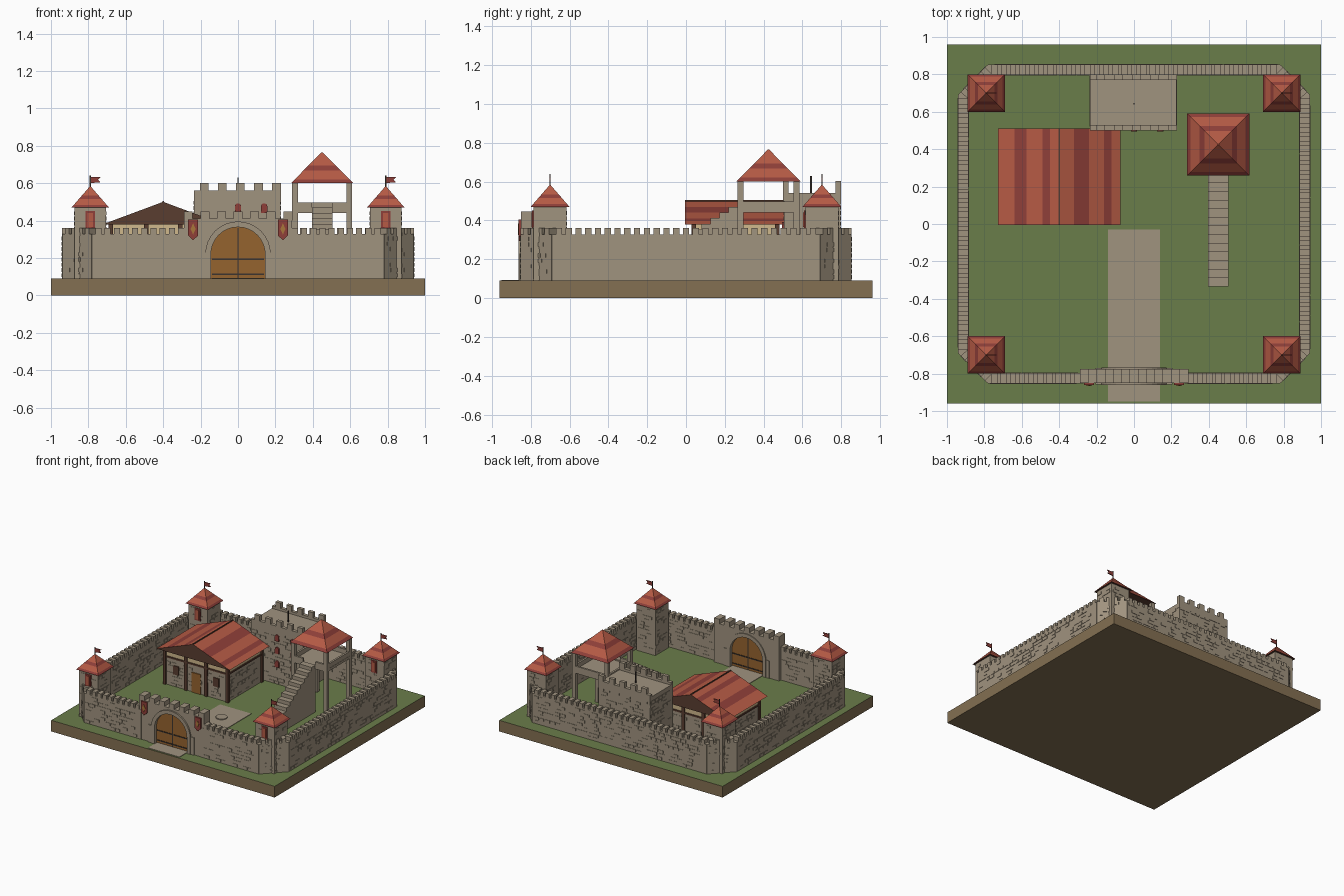
import bpy, bmesh, math, random
from mathutils import Matrix, Vector

random.seed(4)
if "Cube" in bpy.data.objects:
    bpy.data.objects.remove(bpy.data.objects["Cube"])


def material(name, hexcode):
    srgb = [int(hexcode[i:i + 2], 16) / 255 for i in (0, 2, 4)]
    col = [c / 12.92 if c < 0.04 else ((c + 0.055) / 1.055) ** 2.4 for c in srgb] + [1]
    m = bpy.data.materials.new(name)
    m.use_nodes = True
    m.diffuse_color = col
    m.node_tree.nodes["Principled BSDF"].inputs["Base Color"].default_value = col
    return m


STONE = material("stone", "A0937F")
GRASS = material("grass", "6A7D4A")
EARTH = material("earth", "847052")
RED = material("roof red", "B65B45")
DARK_RED = material("dark red", "8F3F39")
DOOR = material("door wood", "95632F")
TIMBER = material("dark timber", "5A3D30")
PLASTER = material("plaster", "D0B88C")
GOLD = material("gold", "A8763A")
IRON = material("iron", "3B332E")


def box(bm, x0, x1, y0, y1, z0, z1, mi=0, frame=Matrix()):
    m = frame @ Matrix.Translation(((x0 + x1) / 2, (y0 + y1) / 2, (z0 + z1) / 2)) \
        @ Matrix.Diagonal((x1 - x0, y1 - y0, z1 - z0, 1))
    for v in bmesh.ops.create_cube(bm, size=1, matrix=m)["verts"]:
        for f in v.link_faces:
            f.material_index = mi


def finish(bm, name, *mats):
    bmesh.ops.recalc_face_normals(bm, faces=bm.faces)
    me = bpy.data.meshes.new(name)
    bm.to_mesh(me)
    bm.free()
    for m in mats:
        me.materials.append(m)
    ob = bpy.data.objects.new(name, me)
    bpy.context.collection.objects.link(ob)
    return ob


def simple(name, mat, *boxes):
    bm = bmesh.new()
    for b in boxes:
        box(bm, *b)
    return finish(bm, name, mat)


def extrude_outline(name, mat, pts, y0, y1):
    """Prism from an x,z outline, running from y0 to y1."""
    bm = bmesh.new()
    face = bm.faces.new([bm.verts.new((x, y0, z)) for x, z in pts])
    new = bmesh.ops.extrude_face_region(bm, geom=[face])["geom"]
    bmesh.ops.translate(bm, vec=(0, y1 - y0, 0), verts=[g for g in new if isinstance(g, bmesh.types.BMVert)])
    return finish(bm, name, mat)


def arch(r, spring, base, cx=0, n=16):
    return [(cx - r, base)] + [(cx - r * math.cos(math.pi * i / n), spring + r * math.sin(math.pi * i / n))
                               for i in range(n + 1)] + [(cx + r, base)]


def frame_from(p, q):
    p, q = Vector(p), Vector(q)
    return Matrix.Translation((p.x, p.y, 0)) @ Matrix.Rotation(math.atan2(q.y - p.y, q.x - p.x), 4, "Z"), (q - p).length


def bricks(bm, frame, length, y, z0, z1):
    """Scattered, slightly raised blocks on one face of a wall."""
    z = z0
    while z < z1 - 0.025:
        x = random.uniform(0, 0.04)
        while x < length - 0.06:
            w = random.uniform(0.03, 0.05)
            if random.random() < 0.5:
                box(bm, x, x + w, y - 0.003, y + 0.003, z + 0.003, z + 0.023, 0, frame)
            x += w + 0.008
        z += 0.028


def stone_block(bm, x0, x1, y0, y1, z0, z1):
    box(bm, x0, x1, y0, y1, z0, z1)
    c = [(x0, y0), (x1, y0), (x1, y1), (x0, y1)]
    for i in range(4):
        f, n = frame_from(c[i], c[(i + 1) % 4])
        bricks(bm, f, n, 0, z0, z1 - 0.02)


# Ground slab with a grass top
ground = simple("ground", EARTH, (-1, 1, -0.96, 0.96, 0, 0.09))
ground.data.materials.append(GRASS)
for f in ground.data.polygons:
    f.material_index = int(f.normal.z > 0.5)

# Path and low round well
simple("path", STONE, (-0.14, 0.14, -0.95, -0.03, 0.088, 0.094))
bm = bmesh.new()
bmesh.ops.create_cone(bm, cap_ends=True, segments=24, radius1=0.043, radius2=0.043, depth=0.01,
                      matrix=Matrix.Translation((0, -0.21, 0.096)))
finish(bm, "path_roundel", STONE)

# Curtain wall: straight runs, chamfered corners, gap for the gatehouse
X, Y, CX, CY, T = 0.9125, 0.825, 0.77, 0.68, 0.0275
runs = [("front_wall_right", (-CX, -Y), (-0.28, -Y)), ("front_wall_left", (0.28, -Y), (CX, -Y)),
        ("corner_front_left", (CX, -Y), (X, -CY)), ("left_wall", (X, -CY), (X, CY)),
        ("corner_back_left", (X, CY), (CX, Y)), ("back_wall", (CX, Y), (-CX, Y)),
        ("corner_back_right", (-CX, Y), (-X, CY)), ("right_wall", (-X, CY), (-X, -CY)),
        ("corner_front_right", (-X, -CY), (-CX, -Y))]
for name, p, q in runs:
    bm = bmesh.new()
    f, n = frame_from(p, q)
    box(bm, -0.01, n + 0.01, -T, T, 0.09, 0.328, 0, f)
    for side in (-T, T):
        bricks(bm, f, n, side, 0.095, 0.32)
    count = max(3, round(n / 0.05))
    for i in range(count):
        c = (i + 0.5) * n / count
        box(bm, c - 0.016, c + 0.016, -T, T, 0.32, 0.36, 0, f)
    finish(bm, name, STONE)


def spire(name, cx, cy, half, z0, z1):
    """Four-sided roof with red bands."""
    bm = bmesh.new()
    rings = []
    for t in (0, 0.12, 0.4, 0.56, 0.98):
        h, z = half * (1 - t), z0 + (z1 - z0) * t
        rings.append([bm.verts.new((cx + sx * h, cy + sy * h, z)) for sx, sy in ((-1, -1), (1, -1), (1, 1), (-1, 1))])
    for b, (lo, hi) in enumerate(zip(rings, rings[1:])):
        for i in range(4):
            j = (i + 1) % 4
            bm.faces.new((lo[i], lo[j], hi[j], hi[i])).material_index = (b + 1) % 2
    bm.faces.new(rings[-1])
    bm.faces.new(rings[0]).material_index = 2
    finish(bm, name, RED, DARK_RED, TIMBER)


# Corner towers with banner and flag
for ys, yn in ((-1, "front"), (1, "back")):
    for xs, xn in ((-1, "right"), (1, "left")):
        cx, cy, tag = 0.79 * xs, 0.70 * ys, f"{yn}_{xn}"
        bm = bmesh.new()
        stone_block(bm, cx - 0.085, cx + 0.085, cy - 0.085, cy + 0.085, 0.09, 0.475)
        finish(bm, "tower_" + tag, STONE)
        spire("tower_roof_" + tag, cx, cy, 0.10, 0.47, 0.585)
        simple("tower_banner_" + tag, DARK_RED, (cx - 0.026, cx + 0.026, cy - 0.093, cy - 0.084, 0.355, 0.452))
        simple("banner_stripe_" + tag, RED, (cx - 0.014, cx + 0.014, cy - 0.096, cy - 0.09, 0.365, 0.44))
        simple("flagpole_" + tag, IRON, (cx - 0.003, cx + 0.003, cy - 0.003, cy + 0.003, 0.57, 0.64))
        extrude_outline("flag_" + tag, DARK_RED, [(cx, 0.6), (cx + 0.055, 0.605), (cx + 0.042, 0.618),
                        (cx + 0.055, 0.632), (cx, 0.632)], cy - 0.003, cy + 0.003)

# Gatehouse wall with arched opening, surrounds, and doors
opening = arch(0.145, 0.22, 0.085)
extrude_outline("gatehouse", STONE, [(-0.29, 0.085), (-0.29, 0.41), (0.29, 0.41), (0.29, 0.085)] + opening[::-1],
                -0.85, -0.775)
for name, y0, y1 in (("front", -0.862, -0.845), ("back", -0.78, -0.768)):
    extrude_outline("arch_surround_" + name, STONE, arch(0.175, 0.22, 0.085) + opening[::-1], y0, y1)
simple("gate_merlons", STONE, *[(c - 0.024, c + 0.024, -0.85, -0.775, 0.4, 0.447)
                                for c in [-0.266 + 0.0887 * i for i in range(7)]])
simple("gate_piers", STONE, *[(min(s * 0.175, s * 0.205), max(s * 0.175, s * 0.205), -0.858, -0.77, 0.09, 0.23)
                              for s in (-1, 1)])
extrude_outline("gate_doors", DOOR, opening, -0.835, -0.795)
simple("door_bands", IRON, (-0.003, 0.003, -0.838, -0.792, 0.09, 0.36),
       *[(-0.14, 0.14, -0.839, -0.791, z, z + 0.008) for z in (0.11, 0.19)])

# Pennants beside the gate
for s, side in ((-1, "right"), (1, "left")):
    c = 0.24 * s
    extrude_outline("pennant_" + side, DARK_RED, [(c - 0.027, 0.405), (c + 0.027, 0.405), (c + 0.027, 0.32),
                    (c, 0.295), (c - 0.027, 0.32)], -0.862, -0.848)
    extrude_outline("pennant_badge_" + side, GOLD, [(c, 0.385), (c + 0.014, 0.355), (c, 0.325), (c - 0.014, 0.355)],
                    -0.865, -0.86)

# Keep with parapets, windows and mast
bm = bmesh.new()
stone_block(bm, -0.235, 0.228, 0.505, 0.795, 0.09, 0.54)
for y in (0.5, 0.77):
    box(bm, -0.235, 0.23, y, y + 0.028, 0.5, 0.56)
    for i in range(5):
        c = -0.18 + 0.0965 * i
        box(bm, c - 0.023, c + 0.023, y, y + 0.028, 0.55, 0.602)
finish(bm, "keep", STONE)
for i, z in enumerate((0.23, 0.34, 0.44)):
    for c in (0, 0.14):
        extrude_outline(f"keep_window_{i}", DARK_RED, arch(0.017, z + 0.035, z, c, 8), 0.494, 0.506)
simple("keep_mast", IRON, (-0.004, 0.004, 0.64, 0.648, 0.53, 0.63))

# Hall: plastered walls on a stone base with timber frame
HX0, HX1, HY0, HY1 = -0.68, -0.12, 0.04, 0.47
bm = bmesh.new()
stone_block(bm, HX0, HX1, HY0, HY1, 0.09, 0.32)
finish(bm, "hall_base", STONE)
simple("hall_upper", PLASTER, (HX0, HX1, HY0, HY1, 0.31, 0.385))
posts = [(x - 0.012, x + 0.012, y - 0.012, y + 0.012, 0.09, 0.385)
         for x in (HX0, -0.49, -0.31, HX1) for y in (HY0, HY1)]
rails = [(HX0 - 0.008, HX1 + 0.008, HY0 - 0.008, HY1 + 0.008, 0.31, 0.322)]
simple("hall_timber", TIMBER, *posts, *rails)
simple("hall_door", DOOR, (-0.44, -0.36, 0.032, 0.042, 0.09, 0.25))
simple("hall_windows", TIMBER, *[(x - 0.025, x + 0.025, 0.032, 0.042, 0.19, 0.26) for x in (-0.58, -0.22)])

# Hall roof: banded gable prism, dark at the ends and beneath
bm = bmesh.new()
RIDGE, HALF = -0.40, 0.328
section = [RIDGE - d for d in (HALF, 0.24, 0.175, 0.09, 0.05, 0)] + [RIDGE + d for d in (0.08, 0.16, 0.24, 0.28, HALF)]
ends = [[bm.verts.new((x, y, 0.5 - 0.122 * abs(x - RIDGE) / HALF)) for x in section] for y in (-0.005, 0.51)]
dark = (1, 3, 6, 8)
for i in range(len(section) - 1):
    bm.faces.new((ends[0][i], ends[0][i + 1], ends[1][i + 1], ends[1][i])).material_index = int(i in dark)
for e in ends:
    bm.faces.new(e).material_index = 2
bm.faces.new((ends[0][0], ends[0][-1], ends[1][-1], ends[1][0])).material_index = 2
finish(bm, "hall_roof", RED, DARK_RED, TIMBER)
simple("ridge_beam", TIMBER, (RIDGE - 0.004, RIDGE + 0.004, -0.005, 0.51, 0.49, 0.505))

# Watchtower: four posts, walled deck, top beams and roof
WX, WY, R = 0.45, 0.425, 0.16
simple("watchtower_posts", STONE, *[(WX + s * 0.145 - 0.015, WX + s * 0.145 + 0.015, WY + t * 0.145 - 0.015,
       WY + t * 0.145 + 0.015, 0.09, 0.605) for s in (-1, 1) for t in (-1, 1)])
simple("watchtower_deck", STONE, (WX - R, WX + R, WY - R, WY + R, 0.44, 0.46),
       *[(WX + s * 0.15 - 0.008, WX + s * 0.15 + 0.008, WY - R, WY + R, 0.44, 0.497) for s in (-1, 1)],
       (WX - R, WX + R, WY + 0.144, WY + R, 0.44, 0.497),
       (WX - R, WX - 0.055, WY - R, WY - 0.144, 0.44, 0.497), (WX + 0.055, WX + R, WY - R, WY - 0.144, 0.44, 0.497))
spire("watchtower_roof", WX, WY, 0.167, 0.60, 0.768)

# Solid staircase up to the deck
STEPS = 13
run = (0.265 + 0.335) / STEPS
simple("staircase", STONE, *[(0.395, 0.505, -0.335 + i * run, 0.27, 0.09, 0.09 + (i + 1) * 0.38 / STEPS)
                             for i in range(STEPS)])
